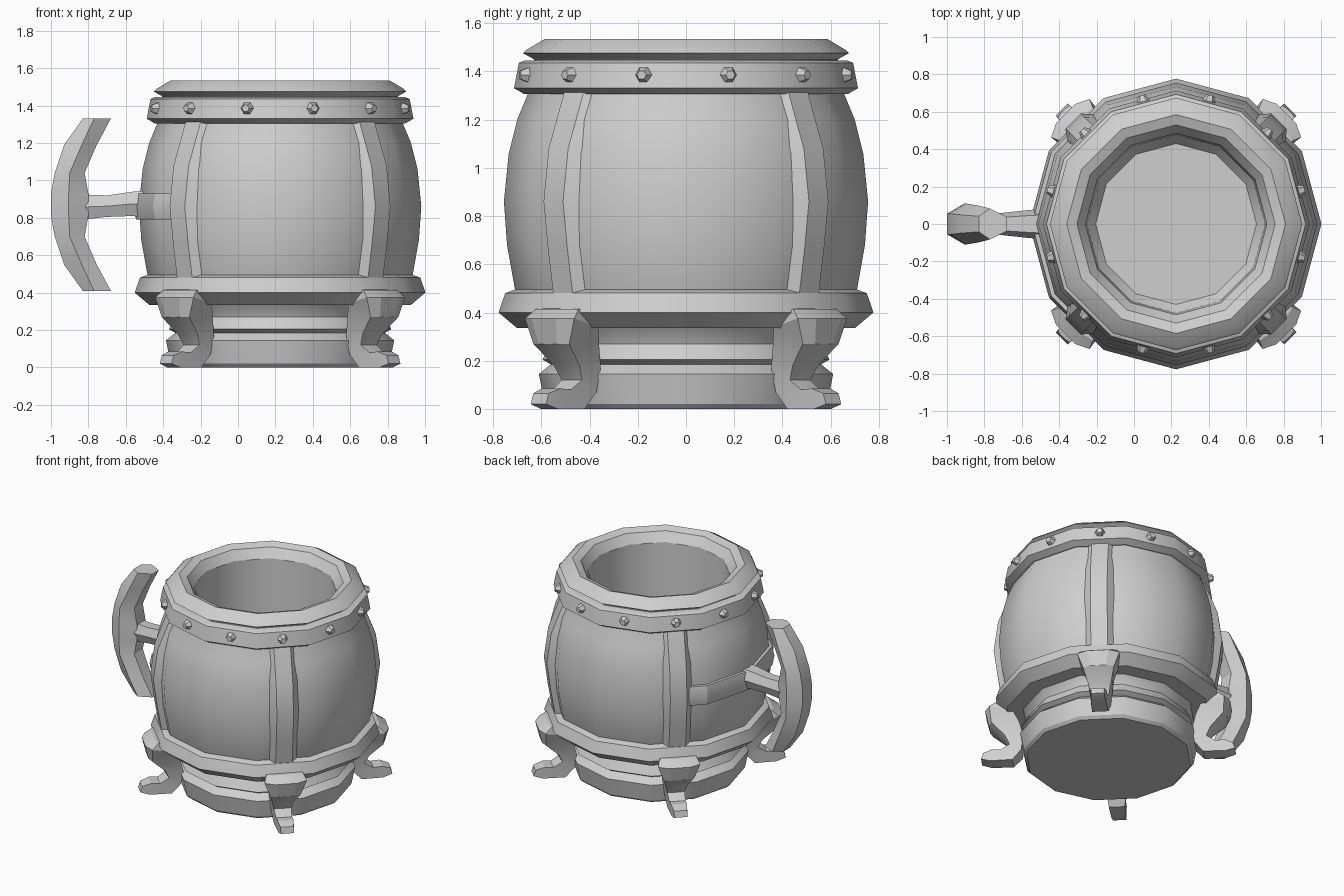
import bpy, bmesh, math
from mathutils import Matrix

if "Cube" in bpy.data.objects:
    bpy.data.objects.remove(bpy.data.objects["Cube"])

CX = 0.225         # axis of the mug body
SIDES = 12
grey = bpy.data.materials.new("plain grey")
grey.diffuse_color = (0.62, 0.62, 0.62, 1)
grey.use_nodes = True
grey.node_tree.nodes["Principled BSDF"].inputs["Base Color"].default_value = grey.diffuse_color


def finish(name, bm, smooth=None):
    """Clean up a bmesh and turn it into a named object."""
    bmesh.ops.remove_doubles(bm, verts=bm.verts, dist=1e-5)
    bmesh.ops.recalc_face_normals(bm, faces=bm.faces)
    me = bpy.data.meshes.new(name)
    bm.to_mesh(me)
    bm.free()
    me.materials.append(grey)
    if smooth:
        me.shade_smooth()
        me.set_sharp_from_angle(angle=math.radians(smooth))
    ob = bpy.data.objects.new(name, me)
    bpy.context.collection.objects.link(ob)
    return ob


def loft(name, sections, loop=False, closed_profile=True, smooth=None, matrix=None):
    """Skin a series of cross-sections; loop joins last to first, otherwise cap."""
    bm = bmesh.new()
    rows = [[bm.verts.new(p) for p in s] for s in sections]
    n, m = len(rows), len(rows[0])
    for i in range(n if loop else n - 1):
        a, b = rows[i], rows[(i + 1) % n]
        for j in range(m if closed_profile else m - 1):
            k = (j + 1) % m
            bm.faces.new((a[j], a[k], b[k], b[j]))
    if not loop:
        bm.faces.new(rows[0])
        bm.faces.new(rows[-1])
    if matrix:
        bm.transform(matrix)
    return finish(name, bm, smooth)


def lathe(name, profile, closed_profile=True, smooth=None):
    secs = []
    for i in range(SIDES):
        a = 2 * math.pi * i / SIDES
        secs.append([(CX + r * math.cos(a), r * math.sin(a), z) for r, z in profile])
    return loft(name, secs, True, closed_profile, smooth)


def around(deg):
    """Place a part built along +x at an angle round the mug axis."""
    return Matrix.Translation((CX, 0, 0)) @ Matrix.Rotation(math.radians(deg), 4, 'Z')


# Stepped foot, bulging barrel, lip and hollow inside
lathe("vessel", [
    (0, 0), (0.565, 0), (0.585, 0.02), (0.61, 0.145), (0.56, 0.185),
    (0.595, 0.205), (0.56, 0.27), (0.59, 0.34), (0.68, 0.42), (0.71, 0.50),
    (0.742, 0.68), (0.755, 0.86), (0.735, 1.06), (0.70, 1.20), (0.65, 1.32),
    (0.63, 1.45), (0.675, 1.475), (0.66, 1.49), (0.585, 1.535),
    (0.53, 1.515), (0.485, 1.45), (0.475, 0.46), (0.43, 0.40), (0, 0.40)],
    closed_profile=False, smooth=31)

# Hoops
lathe("lower_band", [(0.55, 0.335), (0.70, 0.335), (0.777, 0.40),
                     (0.75, 0.48), (0.71, 0.495), (0.60, 0.495)], smooth=31)
lathe("upper_band", [(0.60, 1.305), (0.67, 1.305), (0.713, 1.33),
                     (0.693, 1.435), (0.67, 1.445), (0.60, 1.445)], smooth=31)

# Rivets on the upper hoop, one per flat
for i in range(SIDES):
    bm = bmesh.new()
    bmesh.ops.create_cone(bm, cap_ends=True, segments=6, radius1=0.036,
                          radius2=0.02, depth=0.035)
    bm.transform(around(15 + 30 * i) @ Matrix.Translation((0.695, 0, 1.385))
                 @ Matrix.Rotation(math.pi / 2, 4, 'Y'))
    finish("rivet", bm)

# Upright straps on the four diagonals: (height, outer radius)
STRAP = [(0.47, 0.72), (0.66, 0.752), (0.86, 0.778), (1.08, 0.748), (1.32, 0.655)]
# Clawed legs: outer radius, z, half width, inner radius, z, half width, front bulge
LEG = [
    (0.755, 0.415, 0.125, 0.62, 0.42, 0.12, 0.015),
    (0.80, 0.375, 0.145, 0.64, 0.34, 0.125, 0.035),
    (0.79, 0.27, 0.105, 0.60, 0.27, 0.09, 0.02),
    (0.70, 0.18, 0.075, 0.575, 0.17, 0.075, 0.01),
    (0.67, 0.12, 0.06, 0.59, 0.07, 0.065, 0.005),
    (0.73, 0.08, 0.055, 0.65, 0.0, 0.055, 0.003),
    (0.79, 0.085, 0.055, 0.80, 0.0, 0.05, 0.003),
    (0.85, 0.065, 0.045, 0.865, 0.02, 0.045, 0.005)]
for deg in (45, 135, 225, 315):
    loft("strap", [[(r - 0.08, -0.13, z), (r, -0.057, z), (r, 0.057, z),
                    (r - 0.08, 0.13, z)] for z, r in STRAP],
         smooth=25, matrix=around(deg))
    loft("leg", [[(ro, -ho, zo), (ro + b, -ho / 2, zo), (ro + b, ho / 2, zo),
                  (ro, ho, zo), (ri, hi, zi), (ri, -hi, zi)]
                 for ro, zo, ho, ri, zi, hi, b in LEG], smooth=20, matrix=around(deg))

# Horizontal bracket hugging the barrel between the two handle-side straps
bracket = []
for deg, r in ((135, 0.76), (150, 0.785), (180, 0.785), (210, 0.785), (225, 0.76)):
    a = math.radians(deg)
    bracket.append([(CX + q * math.cos(a), q * math.sin(a), z) for q, z in
                    ((r - 0.10, 0.79), (r - 0.015, 0.79), (r, 0.86),
                     (r - 0.015, 0.93), (r - 0.10, 0.93))])
loft("handle_bracket", bracket, smooth=25)

# Six-sided arm from bracket to grip: x, bottom, top, half width
ARM = [(-0.50, 0.80, 0.945, 0.08), (-0.56, 0.81, 0.94, 0.075),
       (-0.70, 0.805, 0.92, 0.06), (-0.84, 0.79, 0.925, 0.06)]
loft("handle_arm", [[(x, -0.6 * h, b), (x, -h, (b + t) / 2), (x, -0.6 * h, t),
                     (x, 0.6 * h, t), (x, h, (b + t) / 2), (x, 0.6 * h, b)]
                    for x, b, t, h in ARM], smooth=25)

# Crescent grip, mirrored in height: offset, outer x, ridge x, inner x, width scale
GRIP = [(0.46, -0.83, -0.77, -0.68, 0.75), (0.32, -0.93, -0.835, -0.755, 0.9),
        (0.17, -0.98, -0.90, -0.82, 1.0), (0.06, -1.0, -0.905, -0.80, 1.0)]
rows = [(0.87 + d, *rest) for d, *rest in GRIP]
rows += [(0.87 - d, *rest) for d, *rest in reversed(GRIP)]
loft("handle_grip", [[(xo, -0.055 * s, z), (xr, -0.11 * s, z), (xi, -0.05 * s, z),
                      (xi, 0.05 * s, z), (xr, 0.11 * s, z), (xo, 0.055 * s, z)]
                     for z, xo, xr, xi, s in rows], smooth=25)
